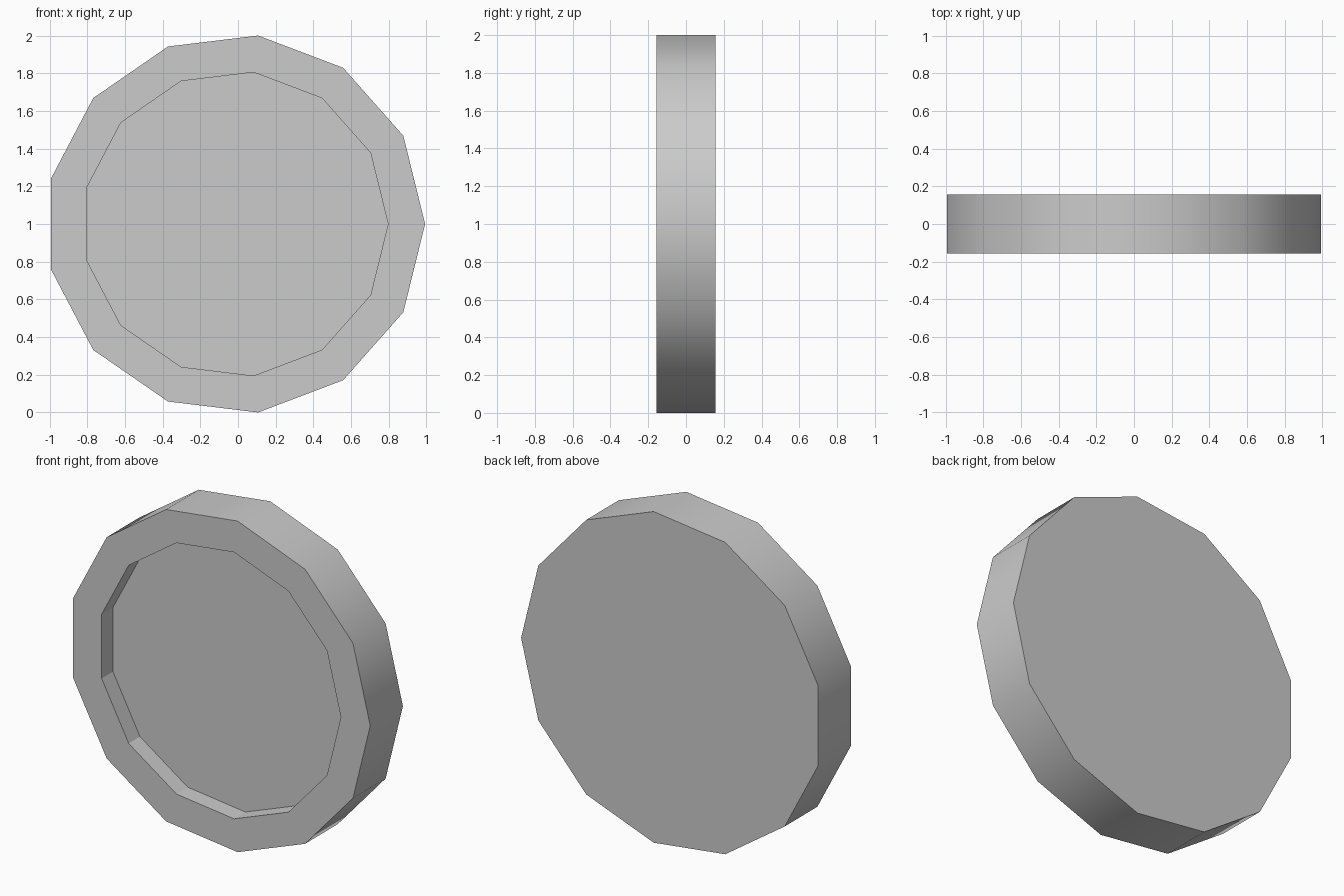
import bpy, bmesh, math

if "Cube" in bpy.data.objects:
    bpy.data.objects.remove(bpy.data.objects["Cube"])

SIDES = 13
R_OUT = 1.0073          # outer rim radius
R_IN = 0.811            # recess radius
HALF = 0.156            # half thickness
DEPTH = 0.108           # recess depth on the front
X_OFF = -0.0145         # centres the odd-sided outline on x = 0

bm = bmesh.new()


def ring(radius, y):
    """Regular polygon of vertices facing along y."""
    return [bm.verts.new((X_OFF + radius * math.cos(2 * math.pi * i / SIDES), y,
                          1 + radius * math.sin(2 * math.pi * i / SIDES)))
            for i in range(SIDES)]


def bridge(a, b, smooth=False):
    """Quad band between two rings."""
    for i in range(SIDES):
        j = (i + 1) % SIDES
        bm.faces.new((a[i], a[j], b[j], b[i])).smooth = smooth


back = ring(R_OUT, HALF)
front = ring(R_OUT, -HALF)
lip = ring(R_IN, -HALF)
floor = ring(R_IN, -HALF + DEPTH)

bm.faces.new(back)                  # flat back
bridge(back, front, smooth=True)    # rounded-looking outer rim
bridge(front, lip)                  # front border
bridge(lip, floor)                  # recess wall
bm.faces.new(floor)                 # recess floor

bmesh.ops.recalc_face_normals(bm, faces=bm.faces)
# keep every corner crisp except along the outer rim
for e in bm.edges:
    e.smooth = all(f.smooth for f in e.link_faces)

mesh = bpy.data.meshes.new("recessed_disc")
bm.to_mesh(mesh)
bm.free()
bpy.context.collection.objects.link(bpy.data.objects.new("recessed_disc", mesh))
